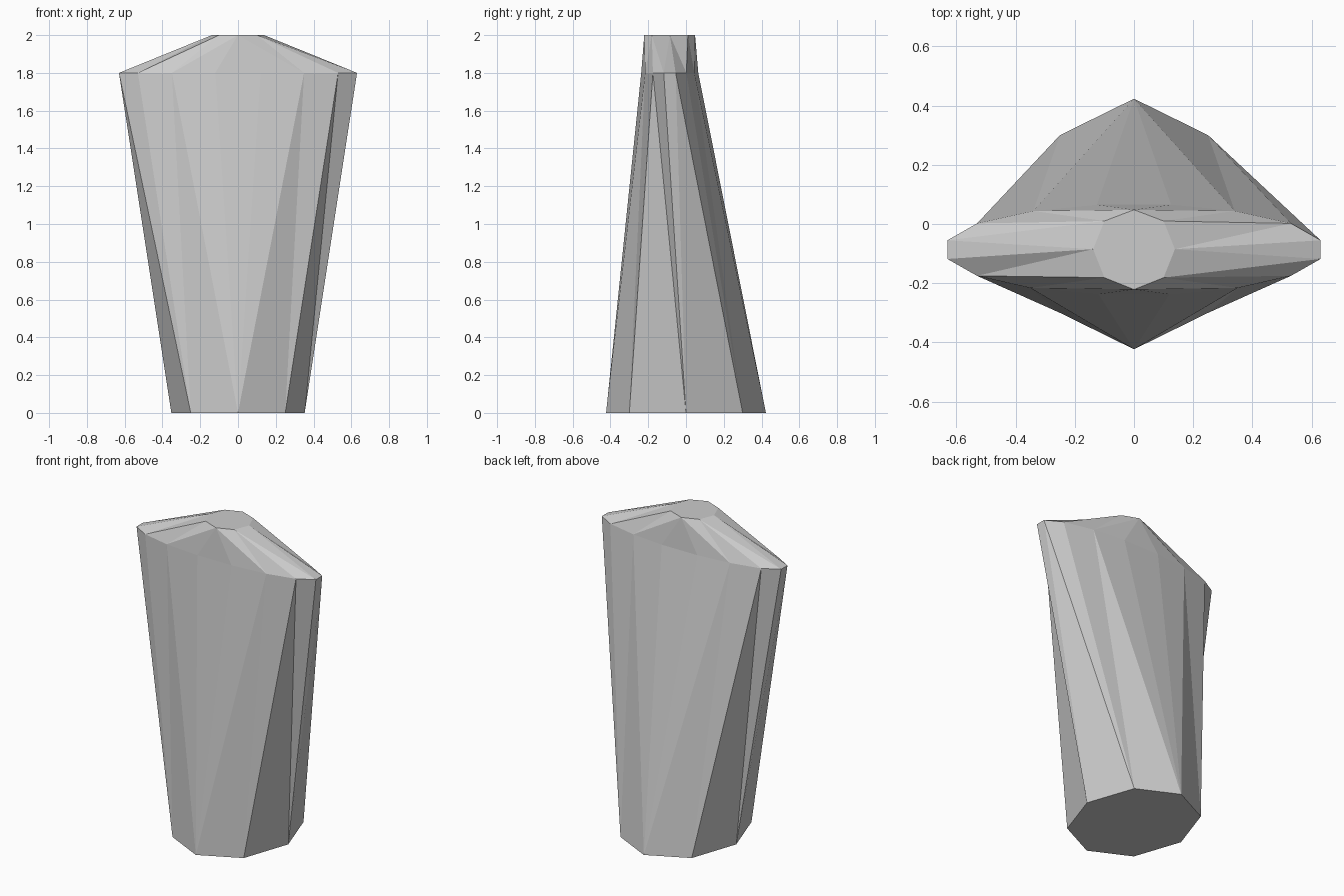
import bpy, bmesh

if "Cube" in bpy.data.objects:
    bpy.data.objects.remove(bpy.data.objects["Cube"])


def full_ring(bm, right, z, ends=()):
    """Mirror the right half (front to back) into a closed ring."""
    left = [(-x, y) for x, y in reversed(right) if x > 0]
    return [bm.verts.new((x, y, z)) for x, y in right + left]


bm = bmesh.new()

# eight-sided foot, sixteen-sided shoulder, eight-sided crown
foot = full_ring(bm, [(0, -.423), (.25, -.3), (.353, 0), (.25, .3), (0, .423)], 0)
shoulder = full_ring(bm, [(.12, -.237), (.35, -.216), (.53, -.175), (.63, -.118),
                          (.63, -.055), (.53, .002), (.34, .044), (.125, .065)], 1.8)
crown = full_ring(bm, [(0, -.221), (.1, -.181), (.138, -.085), (.1, .01), (0, .048)], 2)


def skin(ring, flipped):
    """Join an eight-sided ring to the shoulder: one fan and one split quad per corner."""
    for i in range(8):
        a, b = ring[i], ring[(i + 1) % 8]
        before, c, d = shoulder[2 * i - 1], shoulder[2 * i], shoulder[2 * i + 1]
        bm.faces.new((a, c, before))
        if i in flipped:
            bm.faces.new((a, b, c))
            bm.faces.new((b, d, c))
        else:
            bm.faces.new((a, b, d))
            bm.faces.new((a, d, c))


skin(foot, {1, 2, 3, 5, 6, 7})
skin(crown, {3, 7})
bm.faces.new(foot)
bm.faces.new(crown)
bmesh.ops.recalc_face_normals(bm, faces=bm.faces)

mesh = bpy.data.meshes.new("tapered_body")
bm.to_mesh(mesh)
bm.free()
body = bpy.data.objects.new("tapered_body", mesh)
bpy.context.collection.objects.link(body)
